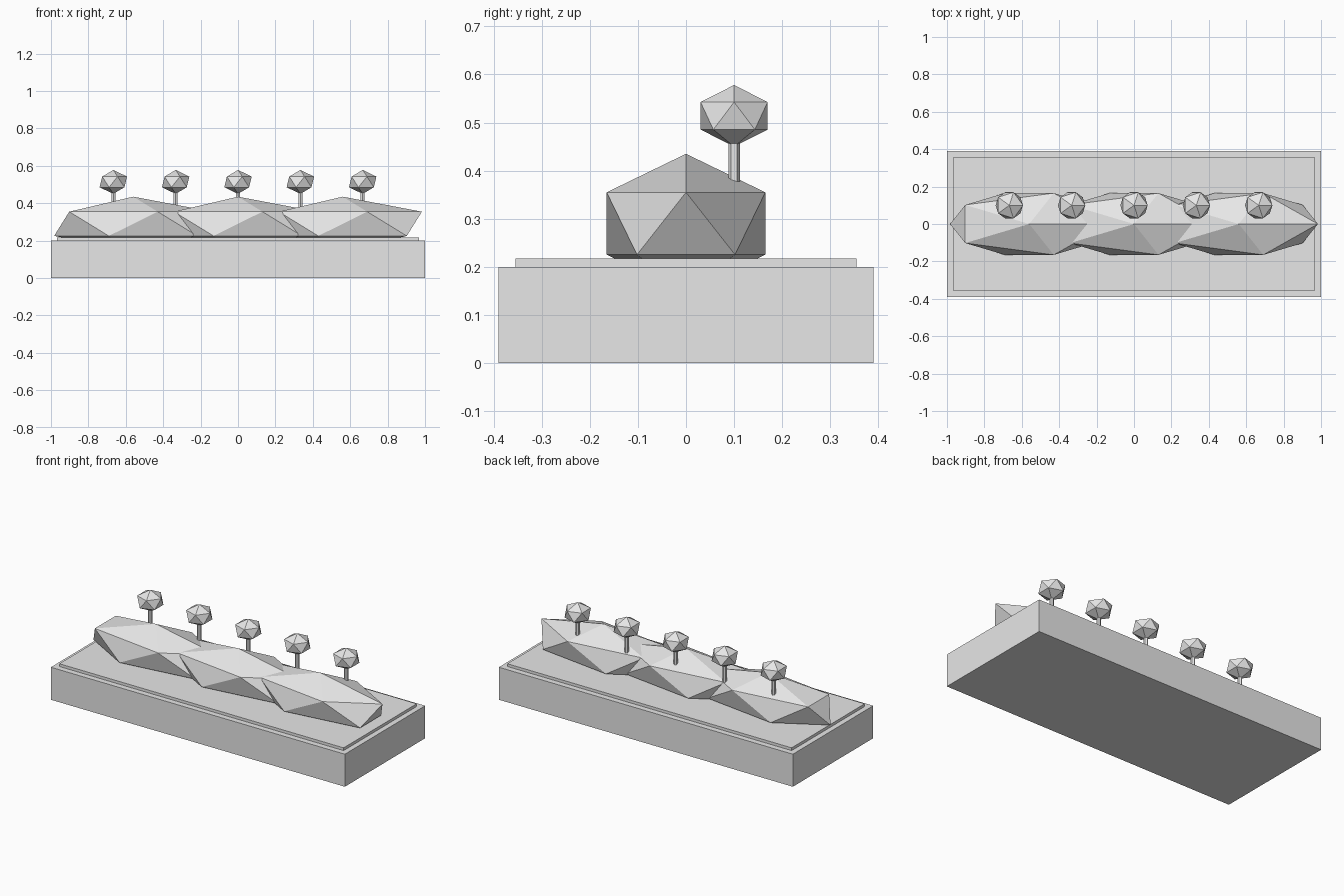
import bpy

default = bpy.data.objects.get("Cube")
if default:
    bpy.data.objects.remove(default, do_unlink=True)

# Single plain grey
GREY = (0.8, 0.8, 0.8, 1.0)
grey = bpy.data.materials.new("plain_grey")
grey.use_nodes = True
grey.diffuse_color = GREY
grey.node_tree.nodes["Principled BSDF"].inputs["Base Color"].default_value = GREY


def finish(name, scale=(1, 1, 1)):
    ob = bpy.context.object
    ob.name = name
    ob.scale = scale
    ob.data.materials.append(grey)
    bpy.ops.object.transform_apply(location=False, rotation=False, scale=True)
    return ob


def box(name, width, depth, bottom, top):
    bpy.ops.mesh.primitive_cube_add(size=1, location=(0, 0, (bottom + top) / 2))
    return finish(name, (width, depth, top - bottom))


def faceted_ball(name, location, radii):
    bpy.ops.mesh.primitive_ico_sphere_add(subdivisions=1, radius=1, location=location)
    return finish(name, radii)


def stem(name, x, y, bottom, top):
    bpy.ops.mesh.primitive_cylinder_add(vertices=6, radius=0.012, depth=top - bottom,
                                        location=(x, y, (bottom + top) / 2))
    return finish(name)


# Planter and the soil slab on top
box("planter_box", 2.0, 0.78, 0.0, 0.2)
box("soil", 1.934, 0.71, 0.19, 0.217)

# Three overlapping bushes
for i in range(3):
    faceted_ball(f"bush_{i + 1}", ((i - 1) * 0.56, 0, 0.29), (0.473, 0.194, 0.145))

# Row of five flowers behind the centre line
for i in range(5):
    x = (i - 2) / 3
    stem(f"flower_stem_{i + 1}", x, 0.1, 0.3, 0.5)
    faceted_ball(f"flower_head_{i + 1}", (x, 0.1, 0.514), (0.082, 0.082, 0.064))
